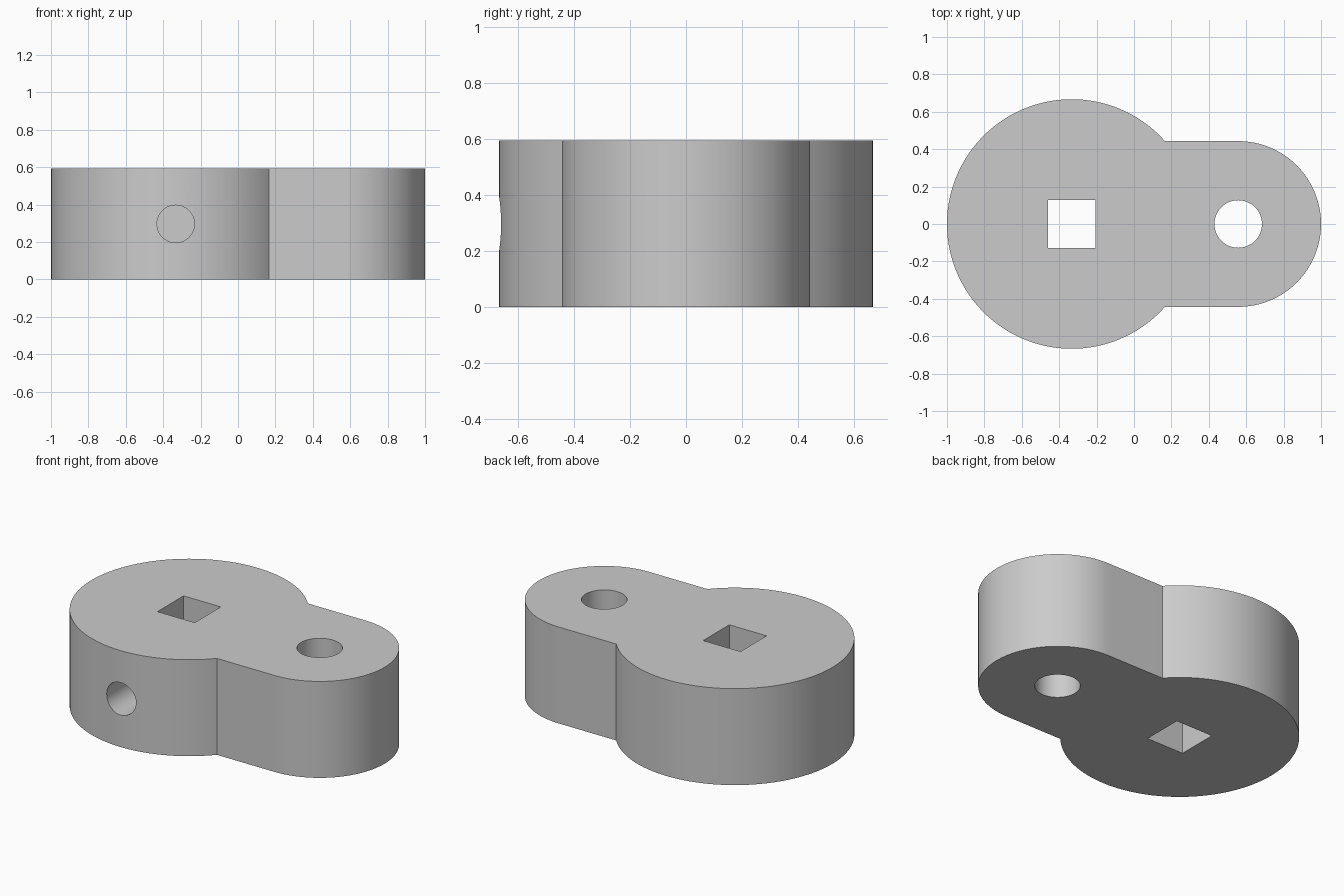
import bpy, bmesh, math
from mathutils import Matrix

HEIGHT = 0.594
HUB_X, HUB_R = -0.333, 0.667
ARM_X, ARM_R = 0.557, 0.443
BORE_R = 0.127

cube = bpy.data.objects.get("Cube")
if cube:
    bpy.data.objects.remove(cube, do_unlink=True)

steel = bpy.data.materials.new("plain grey")
steel.use_nodes = True
grey = (0.6, 0.6, 0.6, 1)
steel.diffuse_color = grey
steel.node_tree.nodes["Principled BSDF"].inputs["Base Color"].default_value = grey


def make_object(name, bm):
    bmesh.ops.recalc_face_normals(bm, faces=bm.faces)
    mesh = bpy.data.meshes.new(name)
    bm.to_mesh(mesh)
    bm.free()
    mesh.materials.append(steel)
    obj = bpy.data.objects.new(name, mesh)
    bpy.context.collection.objects.link(obj)
    return obj


def arc(cx, radius, start, end, steps):
    angles = [start + (end - start) * i / steps for i in range(steps + 1)]
    return [(cx + radius * math.cos(a), radius * math.sin(a)) for a in angles]


def cylinder(name, radius, depth, matrix):
    bm = bmesh.new()
    bmesh.ops.create_cone(bm, cap_ends=True, segments=64, radius1=radius,
                          radius2=radius, depth=depth, matrix=matrix)
    return make_object(name, bm)


# Body: large round hub merging into a narrower round-ended arm
meet = math.asin(ARM_R / HUB_R)
outline = arc(HUB_X, HUB_R, meet, 2 * math.pi - meet, 96)
outline += arc(ARM_X, ARM_R, -math.pi / 2, math.pi / 2, 64)
bm = bmesh.new()
base = bm.faces.new([bm.verts.new((x, y, 0)) for x, y in outline])
top = bmesh.ops.extrude_face_region(bm, geom=[base])["geom"]
bmesh.ops.translate(bm, vec=(0, 0, HEIGHT),
                    verts=[v for v in top if isinstance(v, bmesh.types.BMVert)])
body = make_object("crank_body", bm)

# Square socket through the hub
bm = bmesh.new()
bmesh.ops.create_cube(bm, size=1, matrix=Matrix.Translation((HUB_X, 0, HEIGHT / 2))
                      @ Matrix.Diagonal((2 * BORE_R, 2 * BORE_R, 1, 1)))
socket = make_object("socket_cutter", bm)

# Round bore through the arm
bore = cylinder("bore_cutter", BORE_R, 1, Matrix.Translation((ARM_X, 0, HEIGHT / 2)))

# Set screw hole from the front into the socket
screw = cylinder("screw_hole_cutter", 0.1, 0.8,
                 Matrix.Translation((HUB_X, -0.45, HEIGHT / 2))
                 @ Matrix.Rotation(math.pi / 2, 4, 'X'))

# Cut the holes, then discard the cutters
bpy.context.view_layer.objects.active = body
for cutter in (socket, bore, screw):
    cutter.hide_render = True
    mod = body.modifiers.new(cutter.name, 'BOOLEAN')
    mod.operation = 'DIFFERENCE'
    mod.solver = 'EXACT'
    mod.object = cutter
    bpy.ops.object.modifier_apply(modifier=mod.name)
    bpy.data.objects.remove(cutter, do_unlink=True)

bpy.ops.object.select_all(action='DESELECT')
body.select_set(True)
bpy.ops.object.shade_smooth_by_angle(angle=math.radians(30))
